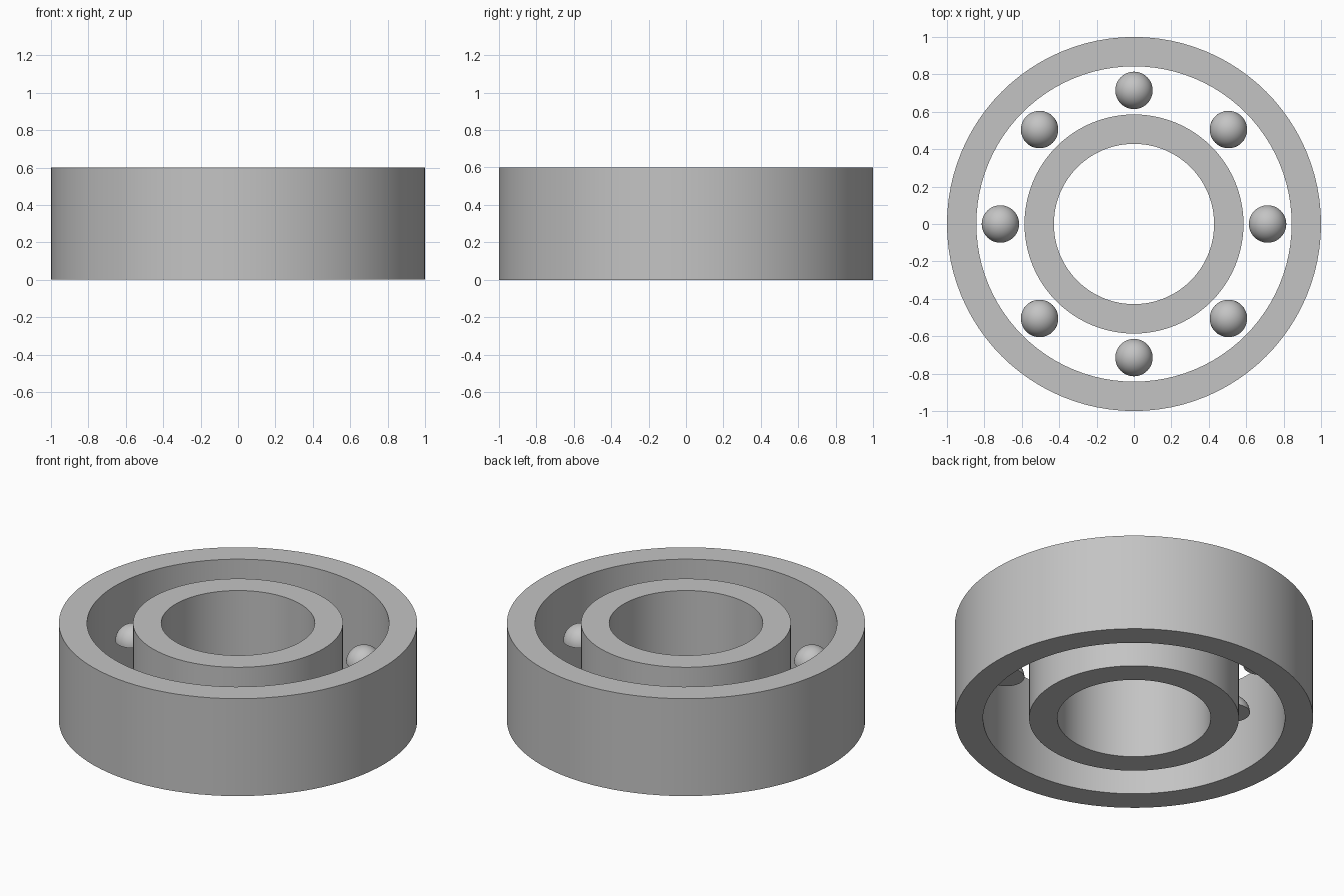
import bpy, bmesh, math

if "Cube" in bpy.data.objects:
    bpy.data.objects.remove(bpy.data.objects["Cube"])

HEIGHT = 0.6
SIDES = 96
BALLS = 8
BALL_RADIUS = 0.1
TRACK_RADIUS = 5 / 7

steel = bpy.data.materials.new("steel grey")
steel.diffuse_color = (0.55, 0.55, 0.55, 1)
steel.use_nodes = True
steel.node_tree.nodes["Principled BSDF"].inputs["Base Color"].default_value = steel.diffuse_color


def lathe(name, profile, steps, location=(0, 0, 0), closed=True):
    """Spin an (r, z) profile about z and return a smooth-shaded object."""
    bm = bmesh.new()
    verts = [bm.verts.new((r, 0, z)) for r, z in profile]
    edges = [bm.edges.new(pair) for pair in zip(verts, verts[1:])]
    if closed:
        edges.append(bm.edges.new((verts[-1], verts[0])))
    bmesh.ops.spin(bm, geom=verts + edges, cent=(0, 0, 0), axis=(0, 0, 1),
                   angle=math.tau, steps=steps, use_duplicate=False)
    bmesh.ops.remove_doubles(bm, verts=bm.verts, dist=1e-5)
    bmesh.ops.dissolve_degenerate(bm, edges=bm.edges, dist=1e-5)
    bmesh.ops.recalc_face_normals(bm, faces=bm.faces)
    mesh = bpy.data.meshes.new(name)
    bm.to_mesh(mesh)
    bm.free()
    mesh.materials.append(steel)
    obj = bpy.data.objects.new(name, mesh)
    obj.location = location
    bpy.context.collection.objects.link(obj)
    bpy.ops.object.select_all(action='DESELECT')
    obj.select_set(True)
    bpy.context.view_layer.objects.active = obj
    bpy.ops.object.shade_smooth_by_angle(angle=math.radians(30))
    return obj


def race(name, inner, outer):
    return lathe(name, [(inner, 0), (outer, 0), (outer, HEIGHT), (inner, HEIGHT)], SIDES)


# Inner and outer races
race("outer_race", 5.9 / 7, 1.0)
race("inner_race", 3 / 7, 4.1 / 7)

# Half balls with flat undersides at mid height
dome = [(0, 0)] + [(BALL_RADIUS * math.cos(a), BALL_RADIUS * math.sin(a))
                   for a in (math.pi / 2 * i / 12 for i in range(13))]
for i in range(BALLS):
    a = math.tau * i / BALLS
    lathe(f"half_ball_{i + 1}", dome, 48,
          (TRACK_RADIUS * math.cos(a), TRACK_RADIUS * math.sin(a), HEIGHT / 2), closed=False)
